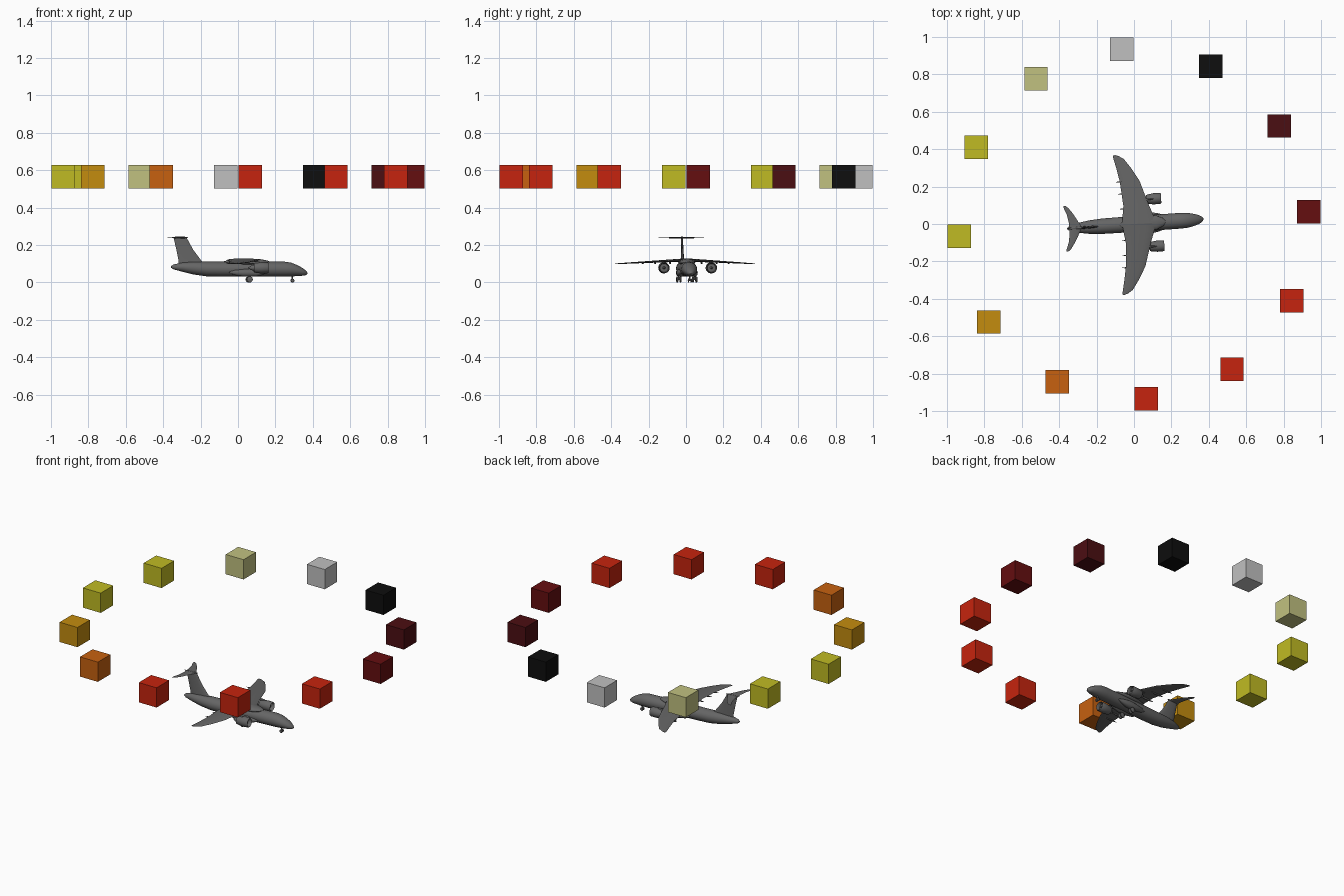
import bpy, bmesh, math
from mathutils import Matrix, Vector

default = bpy.data.objects.get("Cube")
if default:
    bpy.data.objects.remove(default, do_unlink=True)

HEADING = math.radians(4)
TURN = Matrix.Rotation(HEADING, 4, 'Z')
X, Y, Z = Vector((1, 0, 0)), Vector((0, 1, 0)), Vector((0, 0, 1))


def material(name, srgb):
    rgba = [((c / 255 + 0.055) / 1.055) ** 2.4 if c > 10 else c / 3295 for c in srgb] + [1]
    mat = bpy.data.materials.new(name)
    mat.use_nodes = True
    mat.diffuse_color = rgba
    mat.node_tree.nodes["Principled BSDF"].inputs["Base Color"].default_value = rgba
    return mat


def finish(name, bm, mat, smooth=True):
    bmesh.ops.recalc_face_normals(bm, faces=bm.faces)
    mesh = bpy.data.meshes.new(name)
    bm.to_mesh(mesh)
    bm.free()
    mesh.materials.append(mat)
    obj = bpy.data.objects.new(name, mesh)
    bpy.context.collection.objects.link(obj)
    if smooth:
        bpy.ops.object.select_all(action='DESELECT')
        obj.select_set(True)
        bpy.context.view_layer.objects.active = obj
        bpy.ops.object.shade_smooth_by_angle(angle=math.radians(40))
    return obj


def loft(name, sections, u, v, sides=20):
    """Skin elliptical sections, each (centre, half size along u, half size along v)."""
    bm = bmesh.new()
    rings = []
    for centre, a, b in sections:
        angles = [2 * math.pi * i / sides for i in range(sides)]
        rings.append([bm.verts.new(Vector(centre) + u * a * math.cos(t) + v * b * math.sin(t))
                      for t in angles])
    for r, s in zip(rings, rings[1:]):
        for i in range(sides):
            j = (i + 1) % sides
            bm.faces.new((r[i], r[j], s[j], s[i]))
    bm.faces.new(rings[0])
    bm.faces.new(rings[-1])
    bm.transform(TURN)
    return finish(name, bm, grey)


def blade(name, stations, thick_axis, sides=12):
    """Wing-like panel from (leading x, trailing x, y, z, thickness)."""
    loft(name, [(((le + te) / 2, y, z), (le - te) / 2, t / 2)
                for le, te, y, z, t in stations], X, thick_axis, sides)


def body(name, y, stations, sides=20):
    """Round body along x from (x, half width, half height, z)."""
    loft(name, [((x, y, z), w, h) for x, w, h, z in stations], Y, Z, sides)


grey = material("aircraft grey", (101, 101, 101))

# Fuselage with drooped nose and upswept tail
body("fuselage", 0, [
    (-.358, .004, .005, .083), (-.345, .014, .013, .083), (-.30, .026, .024, .082),
    (-.24, .036, .034, .077), (-.17, .041, .039, .072), (-.08, .042, .040, .071),
    (.10, .042, .040, .071), (.25, .042, .040, .071), (.285, .040, .037, .069),
    (.315, .034, .030, .064), (.345, .025, .021, .057), (.364, .014, .012, .051),
    (.373, .003, .003, .049)], 28)

# Fairing over the wing centre and the landing gear bays
body("wing_fairing", 0, [
    (-.075, .004, .003, .110), (-.05, .026, .010, .110), (.0, .042, .017, .109),
    (.06, .046, .018, .109), (.12, .038, .015, .109), (.155, .022, .009, .109),
    (.17, .004, .003, .109)])

for side, label in ((1, "left"), (-1, "right")):
    body("gear_bay_" + label, side * .036, [
        (-.05, .003, .003, .055), (-.02, .014, .014, .053), (.03, .021, .021, .051),
        (.09, .021, .021, .051), (.13, .013, .013, .053), (.16, .003, .003, .055)], 14)

    # Main wing, drooping to a rounded tip
    blade("wing_" + label, [
        (.12, -.062, 0, .119, .020), (.105, -.058, side * .045, .117, .018),
        (.085, -.050, side * .10, .115, .014), (.045, -.060, side * .23, .108, .009),
        (.005, -.073, side * .30, .104, .007), (-.030, -.084, side * .35, .101, .005),
        (-.055, -.088, side * .367, .100, .004), (-.074, -.086, side * .374, .100, .002)], Z)

    # Flap track fairings
    for n, (y, x) in enumerate(((.085, -.035), (.165, -.038), (.23, -.045))):
        body(f"flap_fairing_{label}_{n + 1}", side * y, [
            (x - .035, .001, .001, .107), (x, .005, .006, .105),
            (x + .035, .005, .006, .104), (x + .06, .001, .001, .106)], 8)

    # Engine shell with open intake, fan hub, exhaust cone and pylon
    y = side * .127
    body("engine_" + label, y, [
        (.132, .001, .001, .078), (.132, .022, .022, .078), (.150, .024, .024, .078),
        (.154, .026, .026, .078), (.148, .029, .029, .078), (.115, .030, .030, .078),
        (.085, .026, .026, .078), (.075, .023, .023, .078), (.078, .015, .015, .078),
        (.062, .012, .012, .078), (.045, .001, .001, .078)], 20)
    body("fan_hub_" + label, y, [
        (.130, .008, .008, .078), (.138, .006, .006, .078), (.145, .001, .001, .078)], 12)
    blade("pylon_" + label, [(.135, .055, y, .100, .010), (.10, .02, y, .113, .008)], Y)

    # Tailplane half, swept back
    blade("tailplane_" + label, [
        (-.277, -.348, 0, .239, .009), (-.295, -.347, side * .03, .239, .007),
        (-.320, -.355, side * .075, .239, .005), (-.343, -.368, side * .108, .239, .004),
        (-.358, -.370, side * .121, .239, .002)], Z)

# Fin, with a small bullet at the tailplane joint
blade("fin", [
    (-.170, -.318, 0, .095, .016), (-.195, -.318, 0, .115, .014),
    (-.240, -.330, 0, .175, .011), (-.275, -.345, 0, .238, .009)], Y)
body("fin_bullet", 0, [
    (-.358, .001, .001, .240), (-.335, .006, .005, .240),
    (-.285, .006, .005, .240), (-.267, .001, .001, .240)], 10)


# Landing gear: paired wheels on struts
def wheel(name, x, y, radius, width):
    loft(name, [((x, y - width / 2, radius), radius * .8, radius * .8),
                ((x, y - width / 4, radius), radius, radius),
                ((x, y + width / 4, radius), radius, radius),
                ((x, y + width / 2, radius), radius * .8, radius * .8)], X, Z, 16)


def strut(name, x, y, low, high):
    loft(name, [((x, y, low), .004, .004), ((x, y, high), .004, .004)], X, Y, 8)


for side, label in ((1, "left"), (-1, "right")):
    strut("main_strut_" + label, .06, side * .042, .012, .045)
    for n, y in enumerate((.033, .051)):
        wheel(f"main_wheel_{label}_{n + 1}", .06, side * y, .016, .010)
    wheel("nose_wheel_" + label, .292, side * .007, .010, .007)
    loft("main_axle_" + label, [((.06, side * .033, .016), .003, .003),
                                ((.06, side * .051, .016), .003, .003)], X, Z, 8)
strut("nose_strut", .292, 0, .009, .045)

# Ring of coloured cubes
red = material("bright red", (198, 36, 14))
yellow = material("yellow", (192, 187, 35))
ring = [
    material("dark red", (101, 14, 16)), material("maroon", (75, 14, 18)),
    material("black", (14, 14, 14)), material("light grey", (192, 192, 192)),
    material("khaki", (193, 193, 128)), yellow, yellow,
    material("gold", (196, 140, 15)), material("orange", (199, 97, 16)), red, red, red]
for n, mat in enumerate(ring):
    angle = HEADING + n * math.pi / 6
    bm = bmesh.new()
    place = Matrix.Translation((.9375 * math.cos(angle), .9375 * math.sin(angle), .565))
    bmesh.ops.create_cube(bm, size=.125, matrix=place)
    finish(f"ring_cube_{n + 1}", bm, mat, smooth=False)
